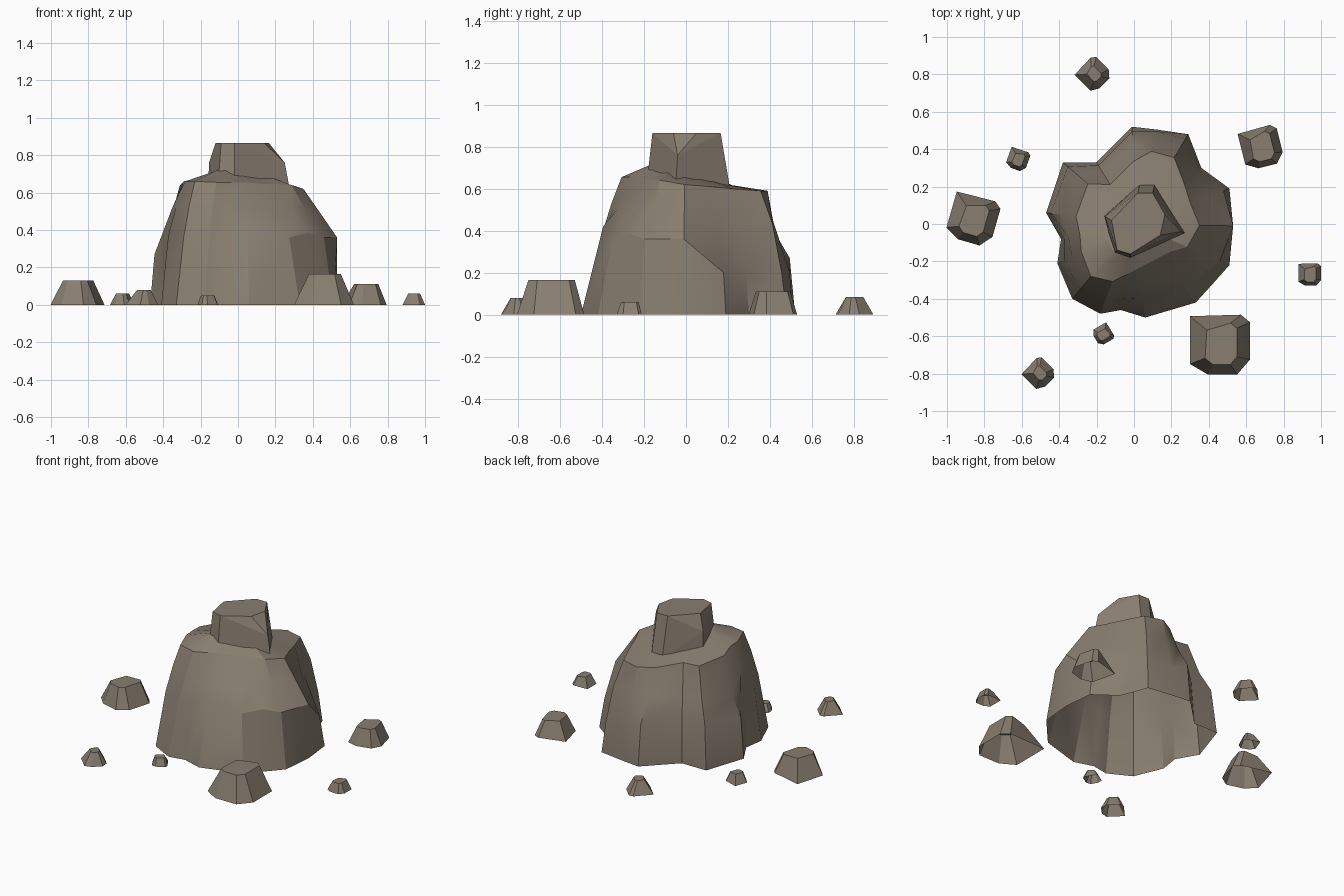
import bpy, bmesh
from math import radians
from mathutils import Matrix, Vector

cube = bpy.data.objects.get("Cube")
if cube:
    bpy.data.objects.remove(cube)

# One stone colour for everything
stone = bpy.data.materials.new("brown_grey_stone")
stone.use_nodes = True
COLOUR = (0.25, 0.21, 0.165, 1)
stone.diffuse_color = COLOUR
bsdf = stone.node_tree.nodes["Principled BSDF"]
bsdf.inputs["Base Color"].default_value = COLOUR
bsdf.inputs["Roughness"].default_value = 0.9


def finish(bm, name, smooth_angle=None):
    """Turn a bmesh into a named stone object."""
    bmesh.ops.recalc_face_normals(bm, faces=bm.faces)
    mesh = bpy.data.meshes.new(name)
    bm.to_mesh(mesh)
    bm.free()
    mesh.materials.append(stone)
    obj = bpy.data.objects.new(name, mesh)
    bpy.context.collection.objects.link(obj)
    if smooth_angle:
        bpy.ops.object.select_all(action='DESELECT')
        obj.select_set(True)
        bpy.context.view_layer.objects.active = obj
        bpy.ops.object.shade_smooth_by_angle(angle=radians(smooth_angle))
    return obj


def loft(name, rings, smooth_angle=None):
    """Join rings of points from the ground up; top closed, underside open."""
    bm = bmesh.new()
    loops = [[bm.verts.new(p) for p in ring] for ring in rings]
    for low, high in zip(loops, loops[1:]):
        for i in range(len(low)):
            j = (i + 1) % len(low)
            bm.faces.new((low[i], low[j], high[j], high[i]))
    bm.faces.new(loops[-1])
    return finish(bm, name, smooth_angle)


def chunk(name, points):
    """Faceted convex stone with its flat underside left open."""
    bm = bmesh.new()
    for p in points:
        bm.verts.new(p)
    bmesh.ops.convex_hull(bm, input=bm.verts)
    bmesh.ops.dissolve_limit(bm, angle_limit=radians(4), verts=bm.verts, edges=bm.edges)
    floor = min(v.co.z for v in bm.verts) + 0.001
    under = [f for f in bm.faces if all(v.co.z < floor for v in f.verts)]
    bmesh.ops.delete(bm, geom=under, context='FACES')
    return finish(bm, name)


# Boulder columns: base x, base y, then scale and height of belly, ledge and shoulder
COLUMNS = [
    (.53, -.01, 1, .36, .83, .49, .66, .62),
    (.51, .19, .94, .2, .76, .4, .59, .61),
    (.36, .3, .95, .2, .86, .4, .74, .6),
    (.29, .48, .95, .2, .86, .43, .74, .59),
    (.12, .505, .98, .2, .82, .45, .77, .59),
    (-.01, .52, .95, .27, .78, .42, .64, .59),
    (-.2, .33, .95, .3, .84, .42, .64, .61),
    (-.38, .33, .93, .3, .79, .42, .65, .62),
    (-.47, .06, .95, .27, .81, .39, .66, .64),
    (-.39, -.08, .96, .3, .9, .52, .74, .66),
    (-.41, -.21, .91, .37, .81, .52, .69, .66),
    (-.33, -.4, .88, .36, .79, .53, .7, .66),
    (-.18, -.48, .85, .36, .74, .53, .64, .655),
    (-.07, -.46, .87, .36, .74, .52, .59, .655),
    (.06, -.5, .79, .42, .66, .5, .47, .655),
    (.33, -.42, .83, .36, .67, .48, .42, .645),
    (.43, -.31, .87, .385, .66, .525, .47, .645),
    (.51, -.22, .9, .36, .72, .5, .56, .64),
]


def level(k):
    """Ring of the boulder whose scale and height start at column entry k."""
    return [(c[0] * c[k], c[1] * c[k], c[k + 1]) for c in COLUMNS]


base = [(c[0], c[1], 0) for c in COLUMNS]
shoulder = level(6)
roof = [(x * .5, y * .5, .675 - .15 * y) for x, y, _ in shoulder]
loft("boulder", [base, level(2), level(4), shoulder, roof], smooth_angle=25)

# Cap stone on the summit
foot = [(-.16, .045), (.03, .21), (.11, .21), (.28, -.05), (-.02, -.19), (-.11, -.16)]
crown = [(-.12, .02), (.02, .165), (.1, .165), (.165, .05), (.14, -.06), (-.02, -.16), (-.09, -.14)]
chunk("cap_stone", [(x, y, .6) for x, y in foot] + [(x, y, .865) for x, y in crown]
      + [(.25, -.04, .76), (-.155, .04, .76)])

# Scattered pebbles: a square with three cut corners, tapering to a smaller top
OUTLINE = [(-1, .95), (.7, 1), (1, .75), (1, -.5), (.57, -1), (-.4, -1), (-1, -.65)]
TOP = [(-.44, .48), (.35, .72), (.56, .55), (.56, -.4), (.35, -.66), (-.25, -.66), (-.5, -.45)]
PEBBLES = [  # x, y, half width, height, turn, top scale
    (.46, -.645, .16, .165, 0, 1), (-.86, .025, .125, .13, -16, 1),
    (.68, .41, .105, .11, 14, 1.05), (-.215, .8, .075, .085, 45, .75),
    (-.62, .345, .055, .06, -20, .95), (.94, -.27, .06, .06, 0, 1),
    (-.165, -.59, .048, .05, -60, 1), (-.505, -.8, .07, .08, 45, .75),
]
for n, (x, y, size, height, turn, taper) in enumerate(PEBBLES, 1):
    place = Matrix.Translation((x, y, 0)) @ Matrix.Rotation(radians(turn), 4, 'Z')
    rings = [[place @ Vector((u * size * s, v * size * s, z)) for u, v in shape]
             for shape, s, z in ((OUTLINE, 1, 0), (TOP, taper, height))]
    loft(f"pebble_{n}", rings)
